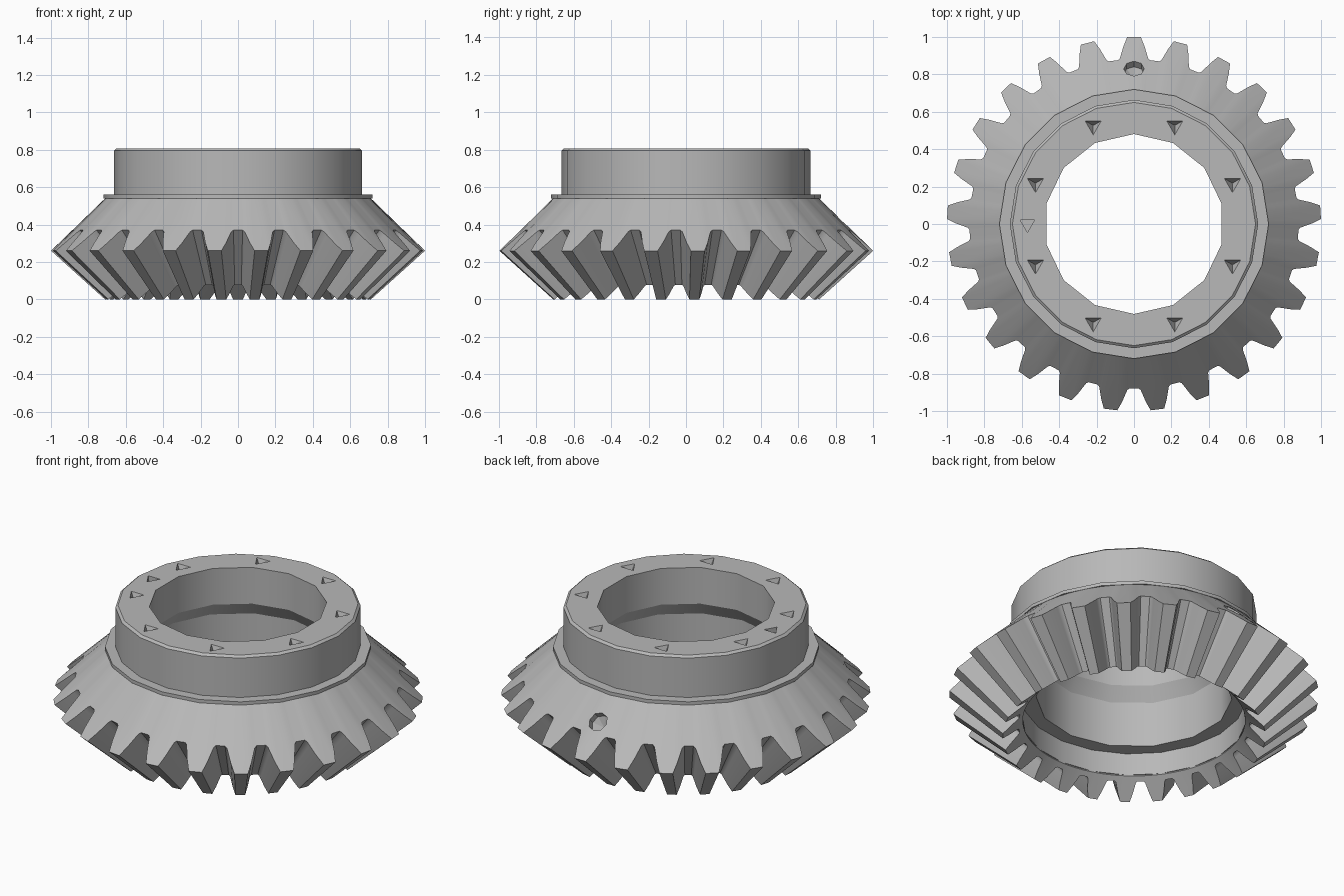
import bpy, bmesh
from math import sin, cos, pi, radians
from mathutils import Matrix, Vector

cube = bpy.data.objects.get("Cube")
if cube:
    bpy.data.objects.remove(cube, do_unlink=True)

steel = bpy.data.materials.new("plain grey steel")
steel.use_nodes = True
GREY = (0.48, 0.48, 0.48, 1)
steel.diffuse_color = GREY
steel.node_tree.nodes["Principled BSDF"].inputs["Base Color"].default_value = GREY


def loft(name, rows, ring=False, matrix=None):
    """Skin equal-length loops; either cap the ends or join last to first."""
    bm = bmesh.new()
    loops = [[bm.verts.new(p) for p in row] for row in rows]
    n = len(loops[0])
    pairs = list(zip(loops, loops[1:]))
    if ring:
        pairs.append((loops[-1], loops[0]))
    else:
        bm.faces.new(loops[0])
        bm.faces.new(loops[-1])
    for a, b in pairs:
        for i in range(n):
            j = (i + 1) % n
            bm.faces.new((a[i], a[j], b[j], b[i]))
    bmesh.ops.recalc_face_normals(bm, faces=bm.faces)
    mesh = bpy.data.meshes.new(name)
    bm.to_mesh(mesh)
    bm.free()
    mesh.materials.append(steel)
    obj = bpy.data.objects.new(name, mesh)
    if matrix:
        obj.matrix_world = matrix
    bpy.context.collection.objects.link(obj)
    return obj


def circle(r, z, segs, start=pi / 2):
    return [(r * cos(start + 2 * pi * i / segs), r * sin(start + 2 * pi * i / segs), z)
            for i in range(segs)]


def lathe(name, profile, segs, start=pi / 2, matrix=None):
    return loft(name, [circle(r, z, segs, start) for r, z in profile], matrix=matrix)


def carve(obj, cutters):
    """Subtract the cutters one after another, then discard them."""
    for c in cutters:
        c.hide_render = True
        mod = obj.modifiers.new("cut", 'BOOLEAN')
        mod.operation = 'DIFFERENCE'
        mod.solver = 'EXACT'
        mod.object = c
    bpy.context.view_layer.update()
    result = obj.evaluated_get(bpy.context.evaluated_depsgraph_get())
    mesh = bpy.data.meshes.new_from_object(result)
    obj.modifiers.clear()
    obj.data = mesh
    for c in cutters:
        bpy.data.objects.remove(c, do_unlink=True)


# Toothed ring: one tooth outline as (angle in degrees, height from root to tip)
TEETH = 25
half = [(-5.6, 0), (-4.9, 0.07), (-4.5, 0.2), (-3.4, 0.6), (-2.1, 1)]
outline = half + [(-a, h) for a, h in reversed(half)]
columns = [(radians(90 + 360 * t / TEETH + a), h) for t in range(TEETH) for a, h in outline]
ROOT, TIP, APEX = Vector((0.88, 0.37)), Vector((1, 0.26)), Vector((0, -0.64))


def tooth_loop(scale):
    loop = []
    for a, h in columns:
        p = APEX + (ROOT.lerp(TIP, h) - APEX) * scale
        loop.append((p.x * cos(a), p.x * sin(a), p.y))
    return loop


def plain_loop(r, z):
    return [(r * cos(a), r * sin(a), z) for a, h in columns]


toothed_ring = loft("toothed_ring", [
    plain_loop(0.705, 0.545), tooth_loop(1), tooth_loop(0.711),
    plain_loop(0.602, 0.1), plain_loop(0.615, 0.13), plain_loop(0.66, 0.52)], ring=True)

# Drilled hole square to the back cone
hole_pose = Matrix.Translation((0, 0.83, 0.422)) @ Matrix.Rotation(radians(-45), 4, 'X')
hole = lathe("hole_cutter", [(0.055, 0.05), (0.055, -0.04), (0.003, -0.08)], 8, matrix=hole_pose)
carve(toothed_ring, [hole])

# Hub with flange and chamfered collar
hub = lathe("hub_collar", [
    (0.625, 0.108), (0.69, 0.54), (0.72, 0.54), (0.72, 0.56), (0.664, 0.56),
    (0.664, 0.795), (0.65, 0.807)], 20)

# Stepped bore
cutters = [
    lathe("lower_bore", [(0.607, 0), (0.607, 0.24)], 20),
    lathe("upper_bore", [(0.53, 0.1), (0.53, 0.51), (0.481, 0.59), (0.481, 0.9)], 14)]

# Triangular marks in the collar top, plus one shallow mark
for i in range(8):
    a = radians(22.5 + 45 * i)
    pose = Matrix.Translation((0.57 * cos(a), 0.57 * sin(a), 0.807))
    cutters.append(lathe("mark", [(0.06, 0.01), (0.05, 0), (0.004, -0.06)], 3, -pi / 2, pose))
pose = Matrix.Translation((-0.57, 0, 0.807))
cutters.append(lathe("shallow_mark", [(0.045, 0.02), (0.045, -0.03)], 3, -pi / 2, pose))
carve(hub, cutters)

# Smooth round walls, crisp edges
for obj in (toothed_ring, hub):
    bpy.ops.object.select_all(action='DESELECT')
    obj.select_set(True)
    bpy.context.view_layer.objects.active = obj
    bpy.ops.object.shade_smooth_by_angle(angle=radians(28))
